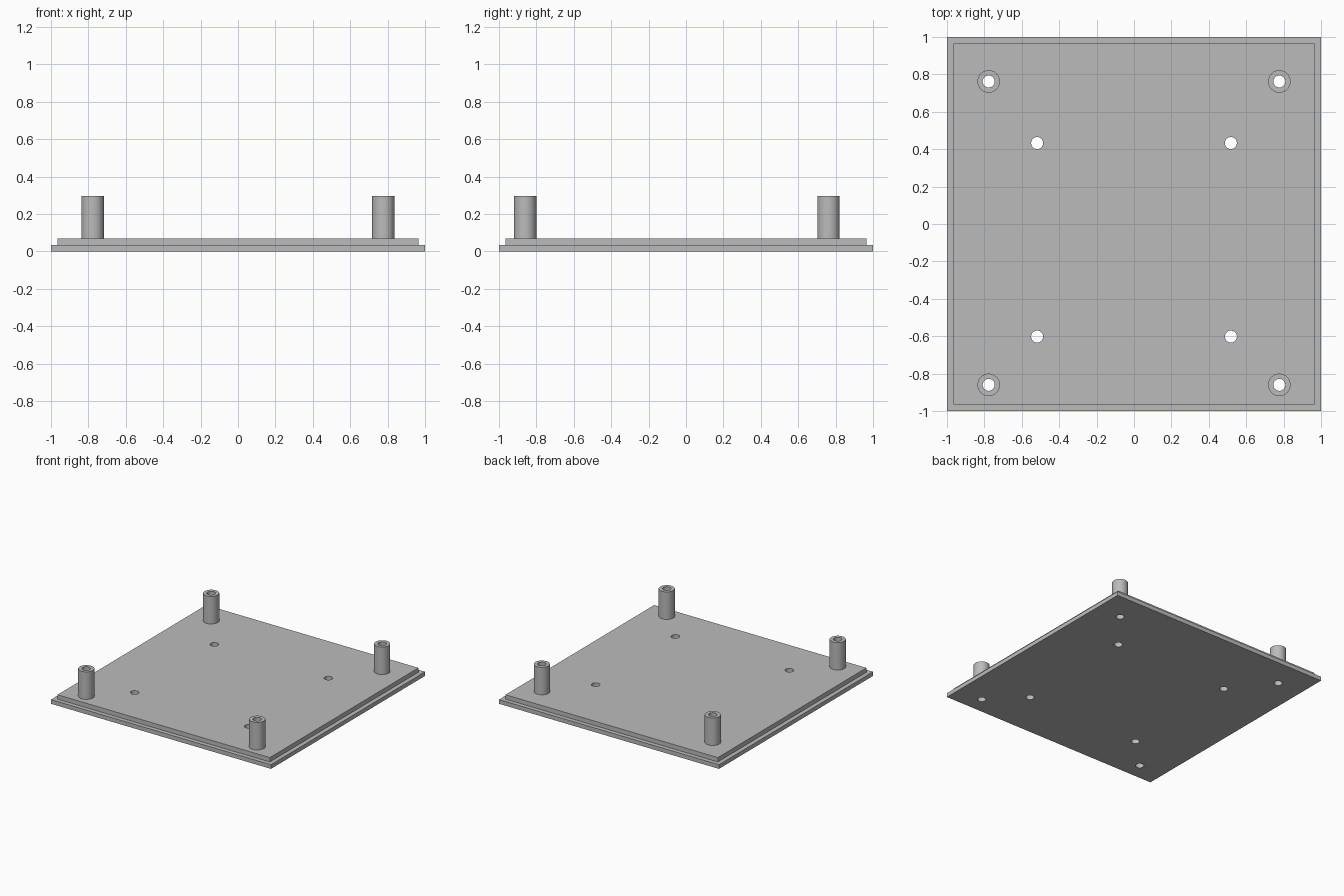
import bpy
import bmesh
import math
from mathutils import Matrix, Vector

cube = bpy.data.objects.get("Cube")
if cube:
    bpy.data.objects.remove(cube, do_unlink=True)

# Main dimensions
BASE_H, PLATE_H, POST_TOP = 0.034, 0.07, 0.296
STEP, POST_R, HOLE_R = 0.05, 0.06, 0.032
SEGMENTS = 48
POSTS = [(x, y) for x in (-0.777, 0.777) for y in (-0.86, 0.762)]
HOLES = [(x, y) for x in (-0.518, 0.518) for y in (-0.602, 0.433)]

grey = bpy.data.materials.new("plain grey")
grey.use_nodes = True
grey.diffuse_color = (0.5, 0.5, 0.5, 1)
grey.node_tree.nodes["Principled BSDF"].inputs["Base Color"].default_value = (0.5, 0.5, 0.5, 1)


def make_object(name, bm):
    bmesh.ops.recalc_face_normals(bm, faces=bm.faces)
    mesh = bpy.data.meshes.new(name)
    bm.to_mesh(mesh)
    bm.free()
    mesh.materials.append(grey)
    obj = bpy.data.objects.new(name, mesh)
    bpy.context.collection.objects.link(obj)
    return obj


def activate(obj):
    bpy.ops.object.select_all(action='DESELECT')
    obj.select_set(True)
    bpy.context.view_layer.objects.active = obj


def smooth(obj):
    activate(obj)
    bpy.ops.object.shade_smooth_by_angle(angle=math.radians(30))


# Stepped plate: wide flange with a raised, slightly smaller panel
bm = bmesh.new()
bmesh.ops.create_cube(bm, size=1, matrix=Matrix.Translation((0, 0, BASE_H / 2))
                      @ Matrix.Diagonal((2, 2, BASE_H, 1)))
top = max(bm.faces, key=lambda f: f.calc_center_median().z)
bmesh.ops.inset_region(bm, faces=[top], thickness=STEP)
raised = bmesh.ops.extrude_discrete_faces(bm, faces=[top])["faces"][0]
bmesh.ops.translate(bm, verts=raised.verts, vec=(0, 0, PLATE_H - BASE_H))
plate = make_object("stepped_plate", bm)

# Holes through the plate, four open and four under the posts
bm = bmesh.new()
for x, y in POSTS + HOLES:
    bmesh.ops.create_cone(bm, cap_ends=True, segments=SEGMENTS, radius1=HOLE_R,
                          radius2=HOLE_R, depth=0.4, matrix=Matrix.Translation((x, y, 0)))
cutter = make_object("hole_cutter", bm)
cutter.hide_render = True
cut = plate.modifiers.new("holes", 'BOOLEAN')
cut.operation = 'DIFFERENCE'
cut.solver = 'EXACT'
cut.object = cutter
activate(plate)
bpy.ops.object.modifier_apply(modifier=cut.name)
bpy.data.objects.remove(cutter, do_unlink=True)
smooth(plate)

# Hollow standoff posts, each a rectangular profile spun about its axis
for x, y in POSTS:
    name = ("back" if y > 0 else "front") + ("_left" if x > 0 else "_right") + "_post"
    bm = bmesh.new()
    profile = [(HOLE_R, PLATE_H), (POST_R, PLATE_H), (POST_R, POST_TOP), (HOLE_R, POST_TOP)]
    verts = [bm.verts.new((r, 0, z)) for r, z in profile]
    edges = [bm.edges.new((verts[i - 1], verts[i])) for i in range(len(verts))]
    bmesh.ops.spin(bm, geom=verts + edges, cent=(0, 0, 0), axis=(0, 0, 1),
                   angle=math.tau, steps=SEGMENTS)
    bmesh.ops.remove_doubles(bm, verts=bm.verts, dist=0.0001)
    bmesh.ops.translate(bm, verts=bm.verts, vec=Vector((x, y, 0)))
    smooth(make_object(name, bm))
